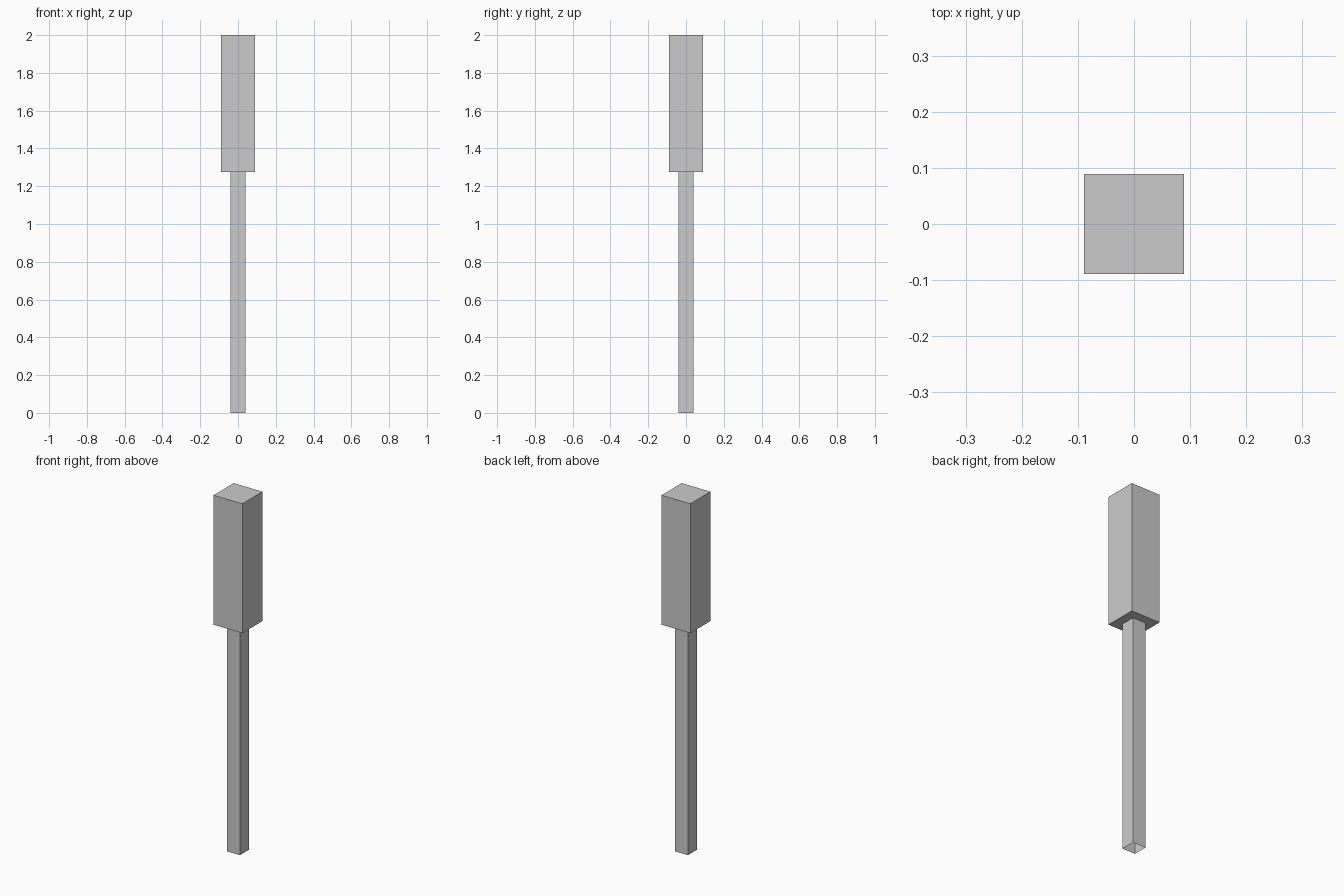
import bpy
import bmesh

if "Cube" in bpy.data.objects:
    bpy.data.objects.remove(bpy.data.objects["Cube"])


def box(name, half, z0, z1, open_ends=()):
    """Square upright box; open_ends lists z-normals (-1 / 1) of caps to remove."""
    bm = bmesh.new()
    bmesh.ops.create_cube(bm, size=2)
    bmesh.ops.scale(bm, vec=(half, half, (z1 - z0) / 2), verts=bm.verts)
    bmesh.ops.translate(bm, vec=(0, 0, (z0 + z1) / 2), verts=bm.verts)
    bm.normal_update()
    caps = [f for f in bm.faces if round(f.normal.z) in open_ends and abs(f.normal.z) > 0.5]
    bmesh.ops.delete(bm, geom=caps, context='FACES')
    mesh = bpy.data.meshes.new(name)
    bm.to_mesh(mesh)
    bm.free()
    obj = bpy.data.objects.new(name, mesh)
    bpy.context.collection.objects.link(obj)
    return obj


JOINT = 1.275

# Thick closed head on top
box("head", 0.089, JOINT, 2.0)

# Slim shaft, hollow and open at the foot, ending against the head
box("shaft", 0.04, 0.0, JOINT, open_ends=(-1, 1))
